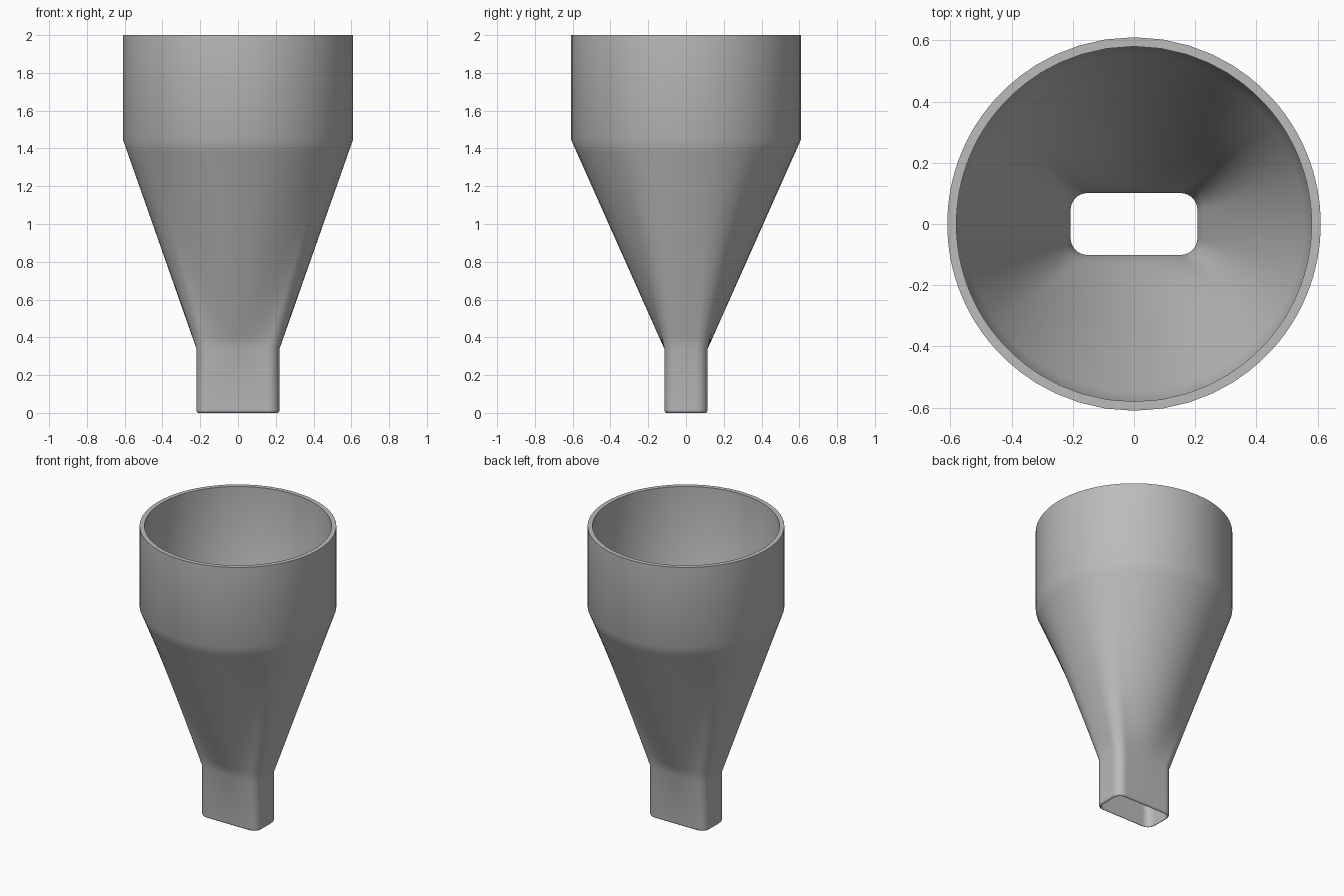
import bpy, bmesh, math

if "Cube" in bpy.data.objects:
    bpy.data.objects.remove(bpy.data.objects["Cube"])

SIDE_X, SIDE_Y, CORNER = 10, 18, 10


def rounded_rect(hx, hy, r):
    """Counter-clockwise rounded rectangle with evenly split sides."""
    corners = [(hx - r, hy - r, 0), (-hx + r, hy - r, 90),
               (-hx + r, -hy + r, 180), (hx - r, -hy + r, 270)]
    pts = []
    for i, (cx, cy, a0) in enumerate(corners):
        for k in range(CORNER + 1):
            a = math.radians(a0 + 90 * k / CORNER)
            pts.append((cx + r * math.cos(a), cy + r * math.sin(a)))
        nx, ny, na = corners[(i + 1) % 4]
        a = math.radians(na)
        ex, ey = nx + r * math.cos(a), ny + r * math.sin(a)
        sx, sy = pts[-1]
        n = SIDE_Y if i % 2 == 0 else SIDE_X
        for k in range(1, n):
            t = k / n
            pts.append((sx + (ex - sx) * t, sy + (ey - sy) * t))
    return pts


def circle_like(pts, r):
    """Circle points at the same angles as the given outline."""
    return [(r * x / math.hypot(x, y), r * y / math.hypot(x, y)) for x, y in pts]


def blend(a, b, t):
    return [(p[0] + (q[0] - p[0]) * t, p[1] + (q[1] - p[1]) * t) for p, q in zip(a, b)]


Z_NECK, Z_CUP, Z_TOP, STEPS = 0.34, 1.45, 2.0, 16
outer = rounded_rect(0.22, 0.115, 0.06)
inner = rounded_rect(0.207, 0.101, 0.055)
outer_c = circle_like(outer, 0.61)
inner_c = circle_like(outer, 0.58)

# Closed wall section: rounded bottom lip, outside up, rim, inside down
rings = []
for k in range(6):
    a = math.radians(90 * k / 5)
    d = 0.013 * (1 - math.sin(a))
    rings.append((rounded_rect(0.22 - d, 0.115 - d, 0.06 - d), 0.015 * (1 - math.cos(a))))
for k in range(STEPS + 1):
    t = k / STEPS
    rings.append((blend(outer, outer_c, t), Z_NECK + (Z_CUP - Z_NECK) * t))
rings += [(outer_c, Z_TOP), (inner_c, Z_TOP)]
for k in range(STEPS, -1, -1):
    t = k / STEPS
    rings.append((blend(inner, inner_c, t), Z_NECK + (Z_CUP - Z_NECK) * t))

bm = bmesh.new()
loops = [[bm.verts.new((x, y, z)) for x, y in pts] for pts, z in rings]
n = len(outer)
for a, b in zip(loops, loops[1:] + loops[:1]):
    for i in range(n):
        j = (i + 1) % n
        bm.faces.new((a[i], a[j], b[j], b[i]))
bmesh.ops.recalc_face_normals(bm, faces=bm.faces)
mesh = bpy.data.meshes.new("funnel")
bm.to_mesh(mesh)
bm.free()

# Single grey colour
grey = bpy.data.materials.new("grey")
grey.diffuse_color = (0.5, 0.5, 0.5, 1)
grey.use_nodes = True
grey.node_tree.nodes["Principled BSDF"].inputs["Base Color"].default_value = grey.diffuse_color
mesh.materials.append(grey)

funnel = bpy.data.objects.new("funnel", mesh)
bpy.context.collection.objects.link(funnel)
bpy.context.view_layer.objects.active = funnel
funnel.select_set(True)
bpy.ops.object.shade_smooth_by_angle(angle=math.radians(30))
